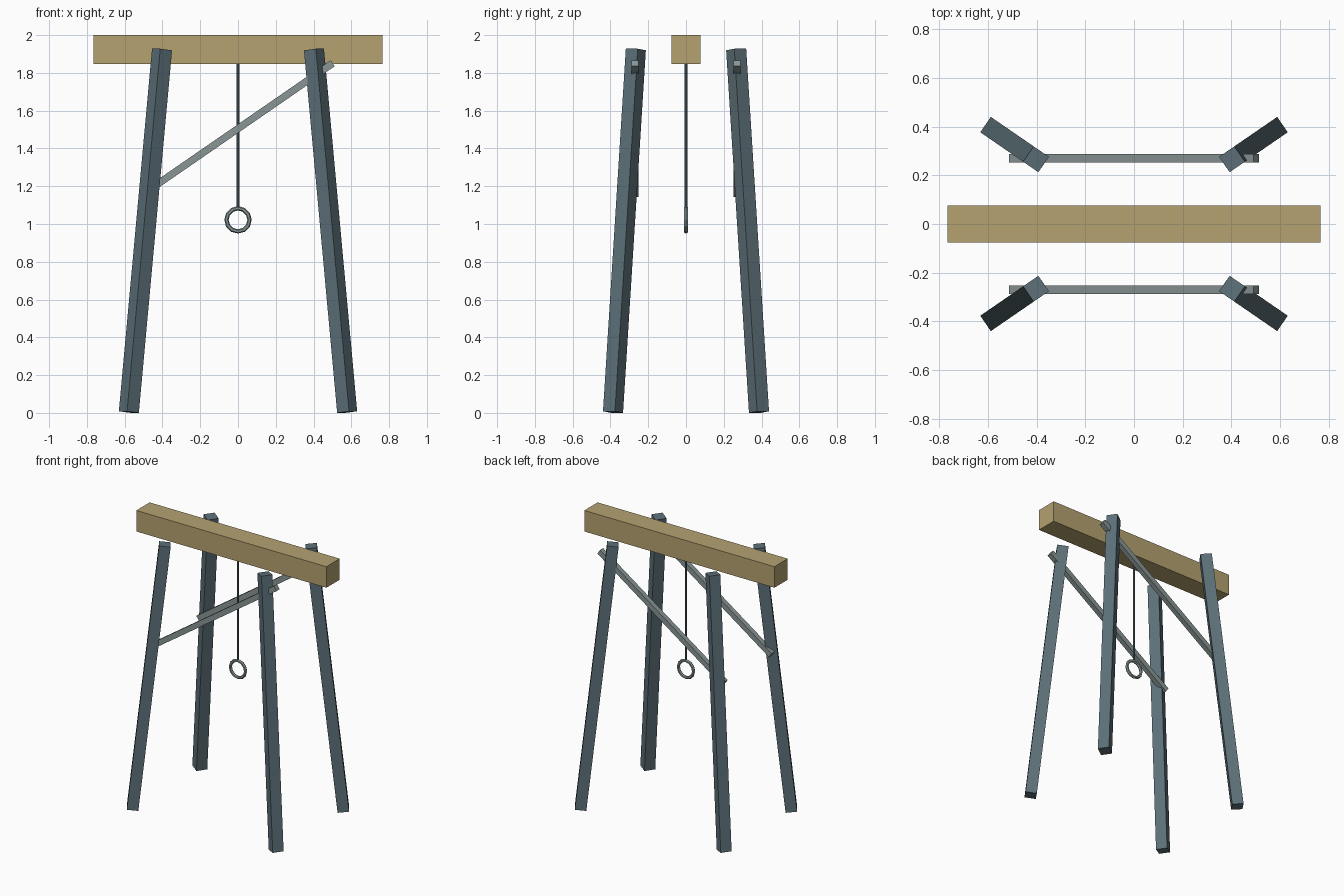
import bpy
import bmesh
from math import radians, atan2, sin, cos, tau
from mathutils import Matrix, Vector

cube = bpy.data.objects.get("Cube")
if cube:
    bpy.data.objects.remove(cube, do_unlink=True)


def material(name, rgb):
    mat = bpy.data.materials.new(name)
    mat.use_nodes = True
    mat.diffuse_color = (*rgb, 1)
    mat.node_tree.nodes["Principled BSDF"].inputs["Base Color"].default_value = (*rgb, 1)
    return mat


wood = material("tan wood", (0.46, 0.36, 0.165))
steel = material("blue grey steel", (0.107, 0.162, 0.188))
metal = material("light grey metal", (0.25, 0.30, 0.30))


def finish(bm, name, mat, matrix):
    bmesh.ops.recalc_face_normals(bm, faces=bm.faces)
    mesh = bpy.data.meshes.new(name)
    bm.to_mesh(mesh)
    bm.free()
    mesh.materials.append(mat)
    obj = bpy.data.objects.new(name, mesh)
    obj.matrix_world = matrix
    bpy.context.collection.objects.link(obj)
    return obj


def box(name, size, mat, matrix):
    bm = bmesh.new()
    bmesh.ops.create_cube(bm, size=1)
    bmesh.ops.scale(bm, vec=size, verts=bm.verts)
    return finish(bm, name, mat, matrix)


def place(x, y, z):
    return Matrix.Translation((x, y, z))


# Top beam
box("top_beam", (1.53, 0.153, 0.153), wood, place(0, 0, 1.9235))

# Four splayed legs, leaning in towards the middle
splay, lean = radians(34.5), radians(6.34)
for y_side, depth in ((-1, "front"), (1, "back")):
    for x_side, side in ((-1, "right"), (1, "left")):
        turn = atan2(y_side * sin(splay), x_side * cos(splay))
        matrix = (place(x_side * 0.49, y_side * 0.326, 0.964)
                  @ Matrix.Rotation(turn, 4, "Z") @ Matrix.Rotation(-lean, 4, "Y"))
        box(f"{depth}_{side}_leg", (0.0765, 0.0765, 1.931), steel, matrix)

    # Diagonal brace, rising towards +x on both sides
    matrix = place(0, y_side * 0.27, 1.505) @ Matrix.Rotation(radians(-34.6), 4, "Y")
    box(f"{depth}_brace", (1.218, 0.036, 0.038), metal, matrix)

# Hanging rod
bm = bmesh.new()
bmesh.ops.create_cone(bm, cap_ends=True, segments=8, radius1=0.0077, radius2=0.0077, depth=0.78)
finish(bm, "hanging_rod", steel, place(0, 0, 1.475))

# Ring: a small circle spun around the y axis
bm = bmesh.new()
minor = 6
rim = [bm.verts.new((0.0612 + 0.0115 * cos(tau * i / minor), 0.0115 * sin(tau * i / minor), 0))
       for i in range(minor)]
edges = [bm.edges.new((rim[i], rim[(i + 1) % minor])) for i in range(minor)]
bmesh.ops.spin(bm, geom=rim + edges, cent=Vector((0, 0, 0)), axis=(0, 1, 0),
               angle=tau, steps=12, use_merge=True)
bmesh.ops.remove_doubles(bm, verts=bm.verts, dist=0.0001)
finish(bm, "hanging_ring", metal, place(0, 0, 1.022))
